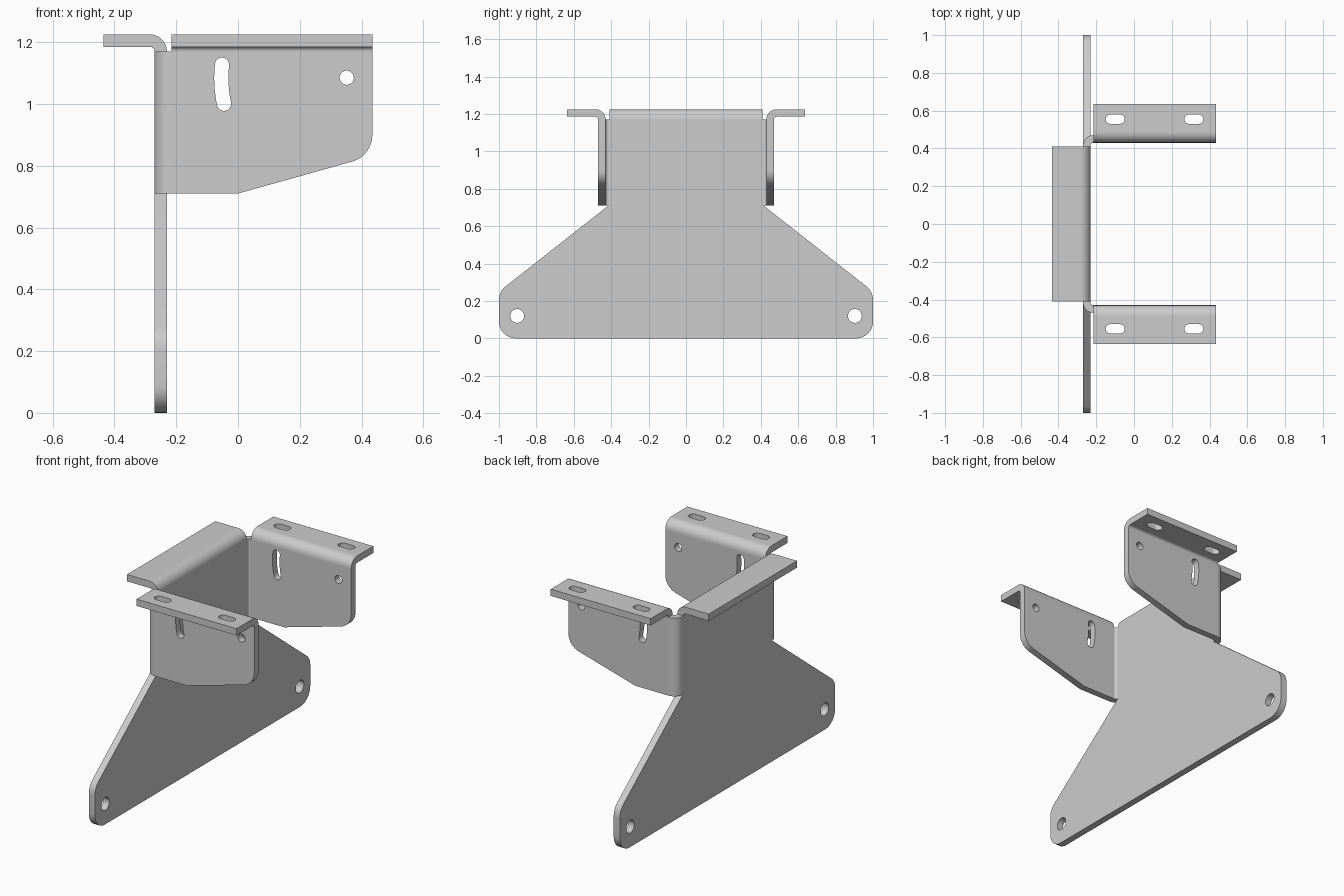
import bpy, bmesh, math
from mathutils import Vector

if "Cube" in bpy.data.objects:
    bpy.data.objects.remove(bpy.data.objects["Cube"])

T = 0.04                      # sheet thickness
R_IN, R_OUT = 0.015, 0.055    # bend radii
BACK = -0.27                  # rear face of the back plate
WING = 0.43                   # inner face of the side wings
HALF = WING - R_IN            # half width of the upper back plate
LIP = 0.41                    # half width of the rear lip
LOW, BEND, TOP = 0.71, 1.17, 1.225
END = 0.435

steel = bpy.data.materials.new("grey steel")
steel.use_nodes = True
grey = (0.604, 0.604, 0.604, 1)
steel.diffuse_color = grey
steel.node_tree.nodes["Principled BSDF"].inputs["Base Color"].default_value = grey


def arc(cx, cy, r, a0, a1, n=10):
    """Points along an arc, angles in degrees."""
    angles = [math.radians(a0 + (a1 - a0) * i / n) for i in range(n + 1)]
    return [(cx + r * math.cos(a), cy + r * math.sin(a)) for a in angles]


def circle(cx, cy, r):
    return arc(cx, cy, r, 0, 360, 28)[:-1]


def slot(cx, cy, half, r):
    return arc(cx + half, cy, r, -90, 90) + arc(cx - half, cy, r, 90, 270)


def quarter(cx, cy, a0):
    """Cross-section of a right-angle bend."""
    return arc(cx, cy, R_OUT, a0, a0 + 90) + arc(cx, cy, R_IN, a0 + 90, a0)


def fillet(corners, n=8):
    """Outline from (u, v, radius) corners, rounded where radius is set."""
    out = []
    for i, (u, v, r) in enumerate(corners):
        p = Vector((u, v))
        if not r:
            out.append((u, v))
            continue
        a = (Vector(corners[i - 1][:2]) - p).normalized()
        b = (Vector(corners[(i + 1) % len(corners)][:2]) - p).normalized()
        half = a.angle(b) / 2
        c = p + (a + b).normalized() * (r / math.sin(half))
        start = (p + a * (r / math.tan(half)) - c).normalized()
        stop = (p + b * (r / math.tan(half)) - c).normalized()
        for k in range(n + 1):
            q = c + r * start.slerp(stop, k / n)
            out.append((q.x, q.y))
    return out


def prism(name, loops, w0, w1, place):
    """Fill an outline with holes, extrude it from w0 to w1 and place it."""
    bm = bmesh.new()
    for loop in loops:
        vs = [bm.verts.new((u, v, 0)) for u, v in loop]
        for a, b in zip(vs, vs[1:] + vs[:1]):
            bm.edges.new((a, b))
    bmesh.ops.triangle_fill(bm, edges=bm.edges[:], use_beauty=True,
                            normal=(0, 0, 1))
    ext = bmesh.ops.extrude_face_region(bm, geom=bm.faces[:],
                                        use_keep_orig=True)
    upper = {g for g in ext["geom"] if isinstance(g, bmesh.types.BMVert)}
    for v in bm.verts:
        v.co = place(v.co.x, v.co.y, w1 if v in upper else w0)
    bmesh.ops.recalc_face_normals(bm, faces=bm.faces[:])
    mesh = bpy.data.meshes.new(name)
    bm.to_mesh(mesh)
    bm.free()
    mesh.materials.append(steel)
    ob = bpy.data.objects.new(name, mesh)
    bpy.context.collection.objects.link(ob)
    bpy.ops.object.select_all(action='DESELECT')
    ob.select_set(True)
    bpy.context.view_layer.objects.active = ob
    bpy.ops.object.shade_smooth_by_angle(angle=math.radians(30))


def along_x(y, z, x):
    return Vector((x, y, z))


def along_y(x, z, y):
    return Vector((x, y, z))


def along_z(x, y, z):
    return Vector((x, y, z))


# Back plate with splayed feet and mounting holes
plate = fillet([(-1, 0, 0.09), (1, 0, 0.09), (1, 0.25, 0.09), (HALF, LOW, 0),
                (HALF, BEND, 0), (-HALF, BEND, 0), (-HALF, LOW, 0),
                (-1, 0.25, 0.09)])
prism("back_plate", [plate] + [circle(s * 0.903, 0.12, 0.037) for s in (-1, 1)],
      BACK, BACK + T, along_x)

# Rear lip and its bend
lip_root = BACK - R_IN
prism("rear_lip_bend", [quarter(lip_root, BEND, 0)], -LIP, LIP, along_y)
lip = [(-END, TOP - T), (lip_root, TOP - T), (lip_root, TOP), (-END, TOP)]
prism("rear_lip", [lip], -LIP, LIP, along_y)

# Side wings, each with a curved slot around its pivot hole
wing_start = BACK + R_OUT
pivot = (0.352, 1.085)
wing = fillet([(wing_start, LOW, 0), (0, LOW, 0), (END, 0.832, 0.09),
               (END, BEND, 0), (wing_start, BEND, 0)])
reach, sweep, r = 0.406, (174, 192), 0.023
ends = [arc(*pivot, reach, a, a, 1)[0] for a in sweep]
curved_slot = (arc(*pivot, reach + r, *sweep)
               + arc(*ends[1], r, sweep[1], sweep[1] + 180)[1:-1]
               + arc(*pivot, reach - r, *sweep[::-1])
               + arc(*ends[0], r, sweep[0] - 180, sweep[0])[1:-1])

for name, s in (("left", 1), ("right", -1)):
    def mirrored(place):
        def put(u, v, w):
            p = place(u, v, w)
            return Vector((p.x, s * p.y, p.z))
        return put

    prism(name + "_wing", [wing, circle(*pivot, r), curved_slot],
          WING, WING + T, mirrored(along_y))
    prism(name + "_corner_bend", [quarter(wing_start, HALF, 90)],
          LOW, BEND, mirrored(along_z))

    # Top flange with two slots, and its bend
    root = WING + R_OUT
    prism(name + "_flange_bend", [quarter(root, BEND, 90)],
          wing_start, END, mirrored(along_x))
    edge = 0.635
    flange = [(wing_start, root), (END, root), (END, edge), (wing_start, edge)]
    prism(name + "_flange", [flange] + [slot(x, 0.555, 0.025, 0.025)
                                        for x in (-0.1, 0.317)],
          TOP - T, TOP, mirrored(along_z))
